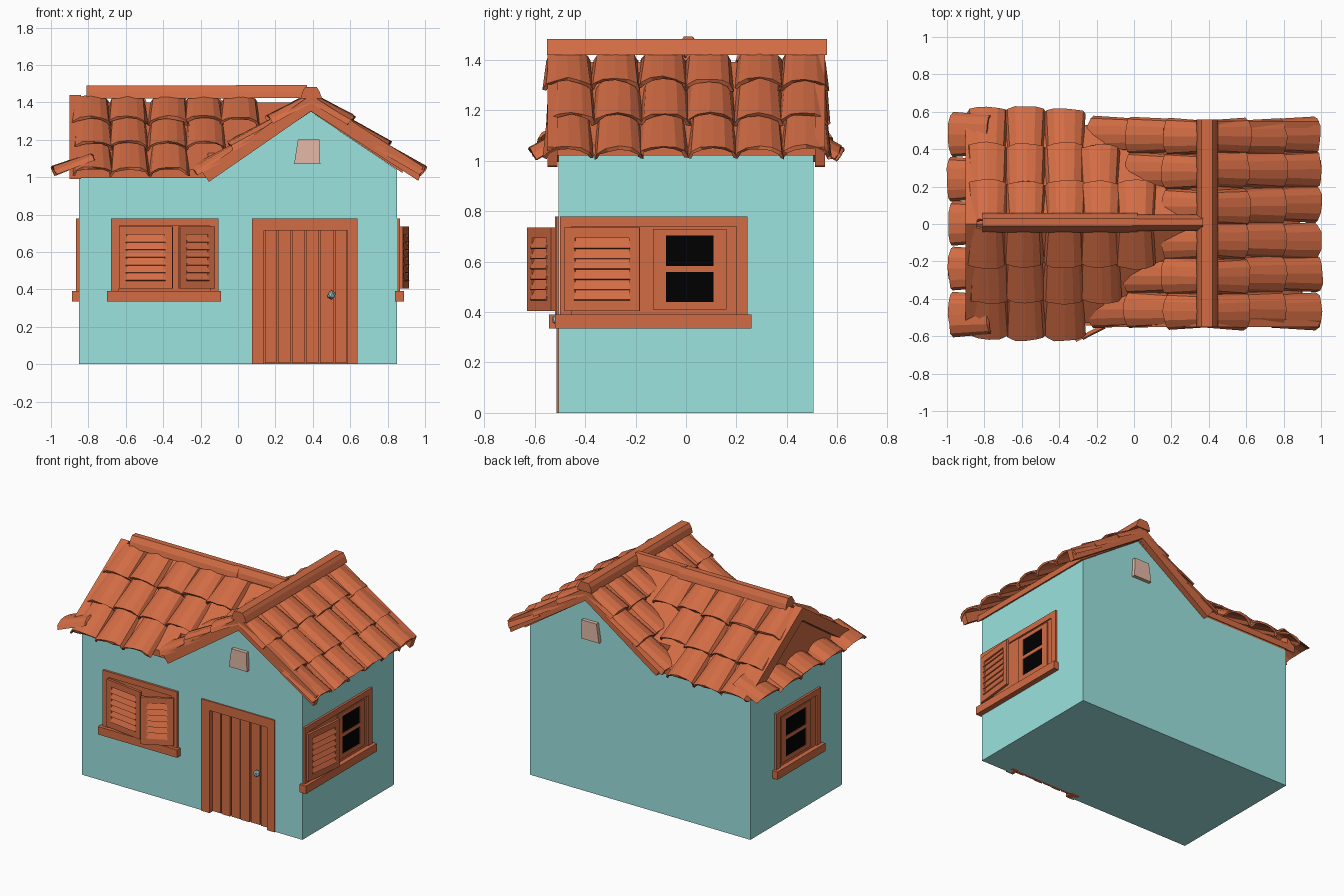
import bpy, bmesh, random
from math import sin, cos, pi, radians
from mathutils import Matrix, Vector

random.seed(4)
cube = bpy.data.objects.get("Cube")
if cube:
    bpy.data.objects.remove(cube)


def material(name, rgb):
    m = bpy.data.materials.new(name)
    m.use_nodes = True
    m.diffuse_color = (*rgb, 1)
    m.node_tree.nodes["Principled BSDF"].inputs["Base Color"].default_value = (*rgb, 1)
    return m


TEAL = material("teal_plaster", (0.33, 0.77, 0.745))
CLAY = material("terracotta", (0.645, 0.15, 0.058))
VENT = material("pale_clay", (0.77, 0.48, 0.38))
DARK = material("dark_glass", (0, 0, 0))
STEEL = material("blue_steel", (0.36, 0.55, 0.60))


def finish(name, bm, mat):
    bmesh.ops.recalc_face_normals(bm, faces=bm.faces)
    mesh = bpy.data.meshes.new(name)
    bm.to_mesh(mesh)
    bm.free()
    mesh.materials.append(mat)
    ob = bpy.data.objects.new(name, mesh)
    bpy.context.collection.objects.link(ob)
    return ob


def add_box(bm, lo, hi, M=Matrix(), tilt=0):
    lo, hi = Vector(lo), Vector(hi)
    size = Matrix.Diagonal((*(hi - lo), 1))
    place = Matrix.Translation((lo + hi) / 2) @ Matrix.Rotation(tilt, 4, 'X')
    bmesh.ops.create_cube(bm, size=1, matrix=M @ place @ size)


def boxes(name, mat, parts, M=Matrix()):
    bm = bmesh.new()
    for lo, hi in parts:
        add_box(bm, lo, hi, M)
    return finish(name, bm, mat)


def prism(name, mat, pts, axis, lo, hi):
    """Extrude an (x, z) or (y, z) profile along the other ground axis."""
    bm = bmesh.new()
    rings = [[bm.verts.new((a, t, z) if axis == 'Y' else (t, a, z)) for a, z in pts]
             for t in (lo, hi)]
    for r in rings:
        bm.faces.new(r)
    for i in range(len(pts)):
        j = (i + 1) % len(pts)
        bm.faces.new((rings[0][i], rings[0][j], rings[1][j], rings[1][i]))
    return finish(name, bm, mat)


# Walls with a recessed doorway
walls = prism("walls", TEAL, [(-.85, 0), (.85, 0), (.85, 1.04), (.39, 1.35), (-.15, 1), (-.85, 1)],
              'Y', -.505, .505)
cutter = boxes("door_cutter", TEAL, [((.10, -.7, -.1), (.61, -.46, .75))])
cutter.hide_render = True
cut = walls.modifiers.new("doorway", 'BOOLEAN')
cut.object = cutter
cut.solver = 'EXACT'
bpy.context.view_layer.objects.active = walls
bpy.ops.object.modifier_apply(modifier=cut.name)
bpy.data.objects.remove(cutter)

# Door frame, planks and handle
boxes("door_frame", CLAY, [((.075, -.514, 0), (.14, -.45, .715)), ((.585, -.514, 0), (.64, -.45, .715)),
                           ((.075, -.514, .715), (.64, -.45, .78))])
seams = [.14, .21, .285, .36, .435, .515, .585]
boxes("door_planks", CLAY, [((a + .004, -.485 - .005 * (i % 2), .005), (b - .004, -.462, .715))
                            for i, (a, b) in enumerate(zip(seams, seams[1:]))])
boxes("door_backing", CLAY, [((.14, -.47, .002), (.585, -.461, .715))])
bm = bmesh.new()
bmesh.ops.create_icosphere(bm, subdivisions=1, radius=.025, matrix=Matrix.Translation((.5, -.508, .37)))
add_box(bm, (.49, -.505, .36), (.51, -.48, .38))
finish("door_knob", bm, STEEL)

# Attic block under the cross roof
prism("attic", CLAY, [(-.5, .99), (.5, .99), (.5, 1.03), (0, 1.36), (-.5, 1.03)], 'X', -.848, .35)


# Roof decks and verge boards
def chevron(mid, left, right, apex, slope, thick):
    top = [(mid - left, apex - slope * left), (mid, apex), (mid + right, apex - slope * right)]
    return top + [(a, z - thick) for a, z in reversed(top)]


G, C = .67, .68
prism("gable_deck", CLAY, chevron(.39, .53, .49, 1.392, G, .042), 'Y', -.52, .52)
prism("cross_deck", CLAY, chevron(0, .53, .53, 1.40, C, .045), 'X', -.87, -.16)
prism("cross_deck_inner", CLAY, chevron(0, .4, .4, 1.40, C, .045), 'X', -.16, .38)
for side, y in (("front", -.55), ("back", .512)):
    prism(side + "_verge_board", CLAY,
          [(.39, 1.44), (.99, 1.055), (.965, .98), (.39, 1.352), (-.155, .975), (-.195, 1.03)],
          'Y', y, y + .04)
prism("side_verge_board", CLAY, chevron(0, .53, .53, 1.44, C, .09), 'X', -.90, -.84)


# Barrel tiles
def add_tile(bm, M, start, end, r, h, segs=6, thick=.014):
    jit = lambda s=.009: random.uniform(-s, s)
    shift, rings = jit(), []
    for y, rad, hh, lift in ((start, r * .9, h * .85, -.008), (end + jit(), r * 1.04, h, .012)):
        for t in (0, thick):
            ring = []
            for k in range(segs + 1):
                a = pi * k / segs
                p = Vector((shift + (rad - t) * cos(a) + jit(.003), y + jit(.006),
                            lift + (hh - t) * sin(a) + jit(.003)))
                ring.append(bm.verts.new(M @ p))
            rings.append(ring)
    for a, b in ((0, 2), (1, 3), (2, 3), (0, 1)):
        for k in range(segs):
            bm.faces.new((rings[a][k], rings[a][k + 1], rings[b][k + 1], rings[b][k]))


def tile_slope(name, columns, down, r, h=.06, rows=3):
    """columns: (ridge point, number of rows kept from the ridge)."""
    bm = bmesh.new()
    down = Vector(down)
    length, d = down.length, down.normalized()
    n = (Vector((0, 0, 1)) - d * d.z).normalized()
    basis = Matrix((d.cross(n), d, n)).transposed().to_4x4()
    for origin, keep in columns:
        M = Matrix.Translation(origin) @ basis
        for i in range(min(rows, keep)):
            add_tile(bm, M, max(0, i / rows * length - .04), (i + 1) / rows * length, r, h)
    return finish(name, bm, CLAY)


gable_ys = [-.46 + .186 * i for i in range(6)]
for side, s, run in (("left", 1, .60), ("right", -1, .575)):
    tile_slope(side + "_gable_tiles", [((.39, y, 1.405), 3) for y in gable_ys],
               (s * -run, 0, -.405) if s > 0 else (run, 0, -.405), .096)
cross_cols = [(-.78, 3), (-.585, 3), (-.37, 3), (-.18, 2), (.01, 1)]
for side, s in (("front", -1), ("back", 1)):
    tile_slope(side + "_cross_tiles", [((x, 0, 1.405), k) for x, k in cross_cols],
               (0, s * .585, -.41), .106)
tile_slope("side_pent_tiles", [((-.77, -.48 + .24 * i, 1.10), 1) for i in range(5)],
           (-.2, 0, -.10), .115, .052, rows=1)

# Ridge caps
prism("gable_ridge", CLAY, [(.335, 1.42), (.45, 1.42), (.435, 1.46), (.42, 1.483), (.36, 1.483), (.345, 1.46)],
      'Y', -.552, .56)
cap = [(-.045, 1.42), (.06, 1.42), (.05, 1.455), (.03, 1.49), (-.01, 1.49), (-.035, 1.455)]
prism("cross_ridge_outer", CLAY, cap, 'X', -.81, .02)
prism("cross_ridge_inner", CLAY, [(y * .85, z + .004) for y, z in cap], 'X', -.01, .37)

# Gable vents
for side, y in (("front", -.53), ("back", .5)):
    prism(side + "_vent", VENT, [(.30, 1.07), (.44, 1.07), (.435, 1.2), (.32, 1.2)], 'Y', y, y + .03)


# Windows: local x runs along the wall, local -y points outward
def wall_matrix(angle, dist):
    return Matrix.Rotation(radians(angle), 4, 'Z') @ Matrix.Translation((0, -dist, 0))


def window(name, M, x0, x1):
    boxes(name + "_frame", CLAY, [((x0, -.015, .39), (x0 + .045, .01, .78)),
                                  ((x1 - .045, -.015, .39), (x1, .01, .78)),
                                  ((x0, -.015, .74), (x1, .01, .78))], M)
    boxes(name + "_sill", CLAY, [((x0 - .02, -.038, .335), (x1 + .015, .01, .39))], M)
    boxes(name + "_sash", CLAY, [((x0 + .04, -.006, .39), (x1 - .04, .005, .745))], M)


def glazing(name, M, p0, p1):
    boxes(name + "_glass", DARK, [((p0, -.009, z), (p1, -.004, z + .12)) for z in (.44, .583)], M)
    boxes(name + "_glazing_bars", CLAY, [((p0 - .04, -.013, .56), (p1 + .04, -.004, .583)),
                                         ((p0 - .05, -.013, .41), (p0, -.004, .73)),
                                         ((p1, -.013, .41), (p1 + .05, -.004, .73)),
                                         ((p0, -.013, .703), (p1, -.004, .73)),
                                         ((p0, -.013, .41), (p1, -.004, .44))], M)


def shutter(name, M, hinge, width, side, angle, z0=.405, z1=.735):
    H = M @ Matrix.Translation((hinge, -.014, 0)) @ Matrix.Rotation(-side * radians(angle), 4, 'Z')
    H = H @ Matrix.Translation((0 if side > 0 else -width, 0, 0))
    b, bm = .042, bmesh.new()
    add_box(bm, (0, -.018, z0), (b, 0, z1), H)
    add_box(bm, (width - b, -.018, z0), (width, 0, z1), H)
    add_box(bm, (b, -.018, z0), (width - b, 0, z0 + b), H)
    add_box(bm, (b, -.018, z1 - b), (width - b, 0, z1), H)
    add_box(bm, (b, -.006, z0 + b), (width - b, -.001, z1 - b), H)
    step = (z1 - z0 - 2 * b) / 6
    for i in range(6):
        z = z0 + b + step * (i + .5)
        add_box(bm, (b - .004, -.016, z - .022), (width - b + .004, -.009, z + .022), H, radians(-25))
    finish(name, bm, CLAY)


front, left, right = wall_matrix(0, .505), wall_matrix(90, .85), wall_matrix(-90, .85)
window("front_window", front, -.68, -.105)
shutter("front_shutter_outer", front, -.635, .29, 1, 8)
shutter("front_shutter_inner", front, -.13, .21, -1, 27)
window("left_window", left, -.5, .245)
glazing("left_window", left, -.08, .11)
shutter("left_shutter", left, -.48, .30, 1, 6)
window("right_window", right, -.24, .25)
glazing("right_window", right, -.13, .09)
